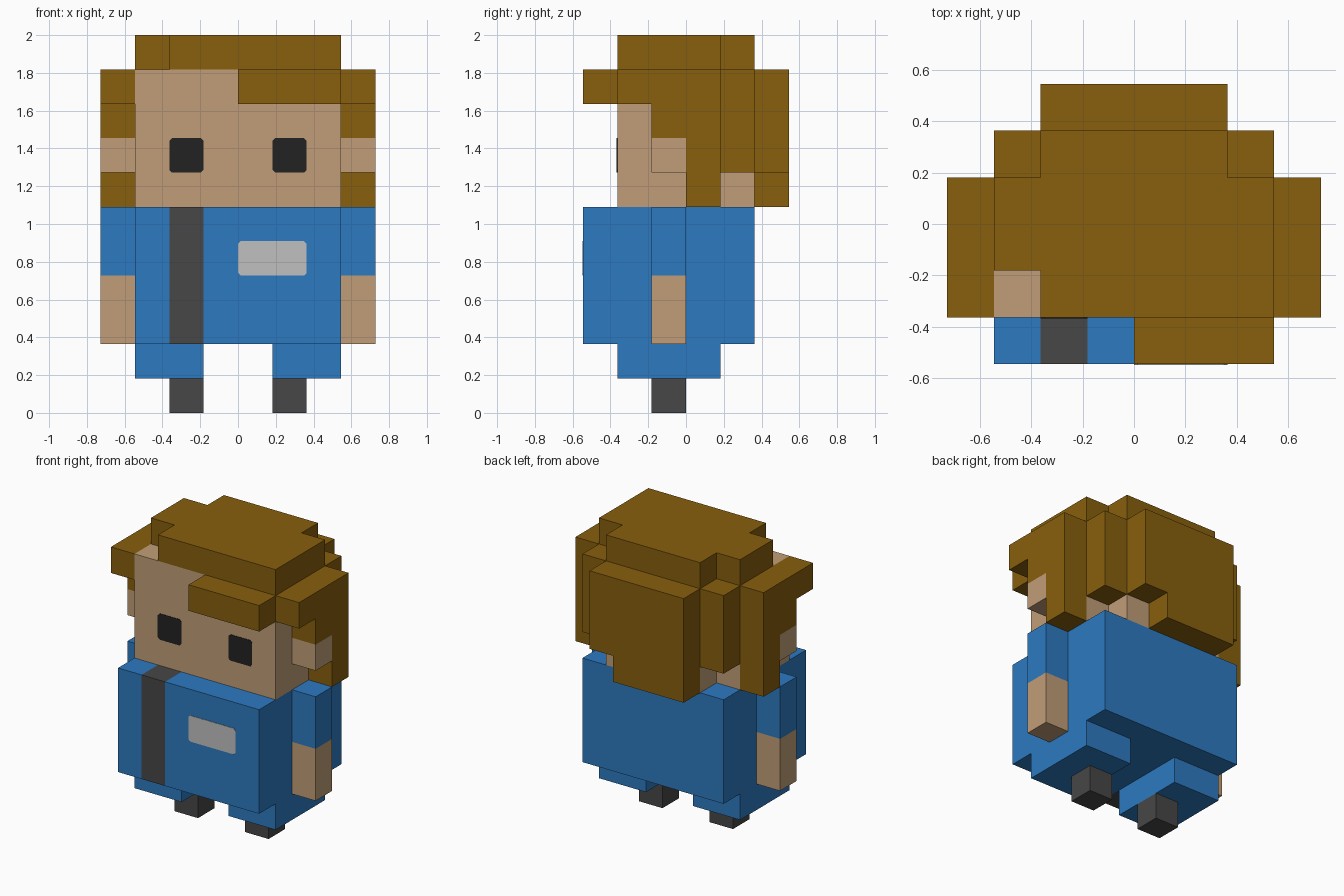
import bpy, bmesh
from itertools import product

cube = bpy.data.objects.get("Cube")
if cube:
    bpy.data.objects.remove(cube, do_unlink=True)

U = 2 / 11  # one block


def material(name, rgb):
    lin = [c / 255 for c in rgb]
    lin = [c / 12.92 if c <= 0.04045 else ((c + 0.055) / 1.055) ** 2.4 for c in lin]
    m = bpy.data.materials.new(name)
    m.use_nodes = True
    m.diffuse_color = (*lin, 1)
    m.node_tree.nodes["Principled BSDF"].inputs["Base Color"].default_value = (*lin, 1)
    return m


brown = material("brown hair", (136, 95, 13))
skin = material("tan skin", (193, 158, 120))
blue = material("blue cloth", (45, 122, 193))
grey = material("dark grey", (71, 71, 71))
black = material("near black", (34, 34, 34))
silver = material("light grey", (192, 192, 192))


def finish(name, bm, mat):
    me = bpy.data.meshes.new(name)
    bm.to_mesh(me)
    bm.free()
    me.materials.append(mat)
    ob = bpy.data.objects.new(name, me)
    bpy.context.collection.objects.link(ob)
    return ob


def blocks(name, mat, *boxes):
    """Joins boxes (x0, x1, y0, y1, z0, z1 in blocks) into one outer skin."""
    cells = set()
    for x0, x1, y0, y1, z0, z1 in boxes:
        cells |= set(product(range(x0, x1), range(y0, y1), range(z0, z1)))
    bm = bmesh.new()
    verts = {}

    def vert(p):
        if p not in verts:
            verts[p] = bm.verts.new([c * U for c in p])
        return verts[p]

    for cell in sorted(cells):
        for axis, side in product(range(3), (0, 1)):
            near = list(cell)
            near[axis] += 2 * side - 1
            if tuple(near) in cells:
                continue
            b, c = (axis + 1) % 3, (axis + 2) % 3
            ring = []
            for i, j in ((0, 0), (1, 0), (1, 1), (0, 1)):
                p = list(cell)
                p[axis] += side
                p[b] += i
                p[c] += j
                ring.append(vert(tuple(p)))
            bm.faces.new(ring if side else ring[::-1])
    bmesh.ops.dissolve_limit(bm, angle_limit=0.01, verts=bm.verts[:], edges=bm.edges[:])
    return finish(name, bm, mat)


def plate(name, mat, x0, x1, z0, z1, y, cut=0.014, thick=0.003):
    """Thin front plate with clipped corners."""
    x0, x1, z0, z1, y = (v * U for v in (x0, x1, z0, z1, y))
    outline = [(x0 + cut, z0), (x1 - cut, z0), (x1, z0 + cut), (x1, z1 - cut),
               (x1 - cut, z1), (x0 + cut, z1), (x0, z1 - cut), (x0, z0 + cut)]
    bm = bmesh.new()
    face = bm.faces.new([bm.verts.new((x, y, z)) for x, z in outline])
    moved = bmesh.ops.extrude_face_region(bm, geom=[face])["geom"]
    for v in moved:
        if isinstance(v, bmesh.types.BMVert):
            v.co.y -= thick
    bmesh.ops.recalc_face_normals(bm, faces=bm.faces[:])
    return finish(name, bm, mat)


def mirror(box):
    return (-box[1], -box[0], *box[2:])


# Paired parts: model's left is +x
paired = [
    ("foot", grey, (1, 2, -1, 0, 0, 1)),
    ("trouser_leg", blue, (1, 3, -2, 1, 1, 2)),
    ("bare_arm", skin, (3, 4, -1, 0, 2, 4)),
    ("sleeve", blue, (3, 4, -1, 0, 4, 6)),
    ("ear", skin, (3, 4, -1, 0, 7, 8)),
]
for name, mat, box in paired:
    blocks("left_" + name, mat, box)
    blocks("right_" + name, mat, mirror(box))

# Torso with a slot for the strap
blocks("torso", blue, (-3, 3, -2, 2, 2, 6), (-3, -2, -3, -2, 2, 6), (-1, 3, -3, -2, 2, 6))
blocks("chest_strap", grey, (-2, -1, -3, -2, 2, 6))
plate("chest_badge", silver, 0, 2, 4, 5, -3)

# Head and face
blocks("head", skin, (-3, 3, -2, 1, 6, 10), (-2, 2, 1, 2, 6, 10))
plate("left_eye", black, 1, 2, 7, 8, -2)
plate("right_eye", black, -2, -1, 7, 8, -2)

# Hair: crown, one-sided fringe, stepped sides, back corners and back panel
side_hair = [(3, 4, -2, 1, 9, 10), (3, 4, -1, 1, 8, 9), (3, 4, 0, 1, 6, 8), (2, 3, 1, 2, 7, 10)]
crown = [(-3, 3, -1, 1, 10, 11), (-2, 3, -2, -1, 10, 11), (-2, 2, 1, 2, 10, 11)]
fringe = [(0, 3, -3, -2, 9, 10)]
back_hair = [(-2, 2, 2, 3, 7, 10), (-2, 1, 2, 3, 6, 7)]
blocks("hair", brown, *crown, *fringe, *back_hair, *side_hair, *map(mirror, side_hair))
